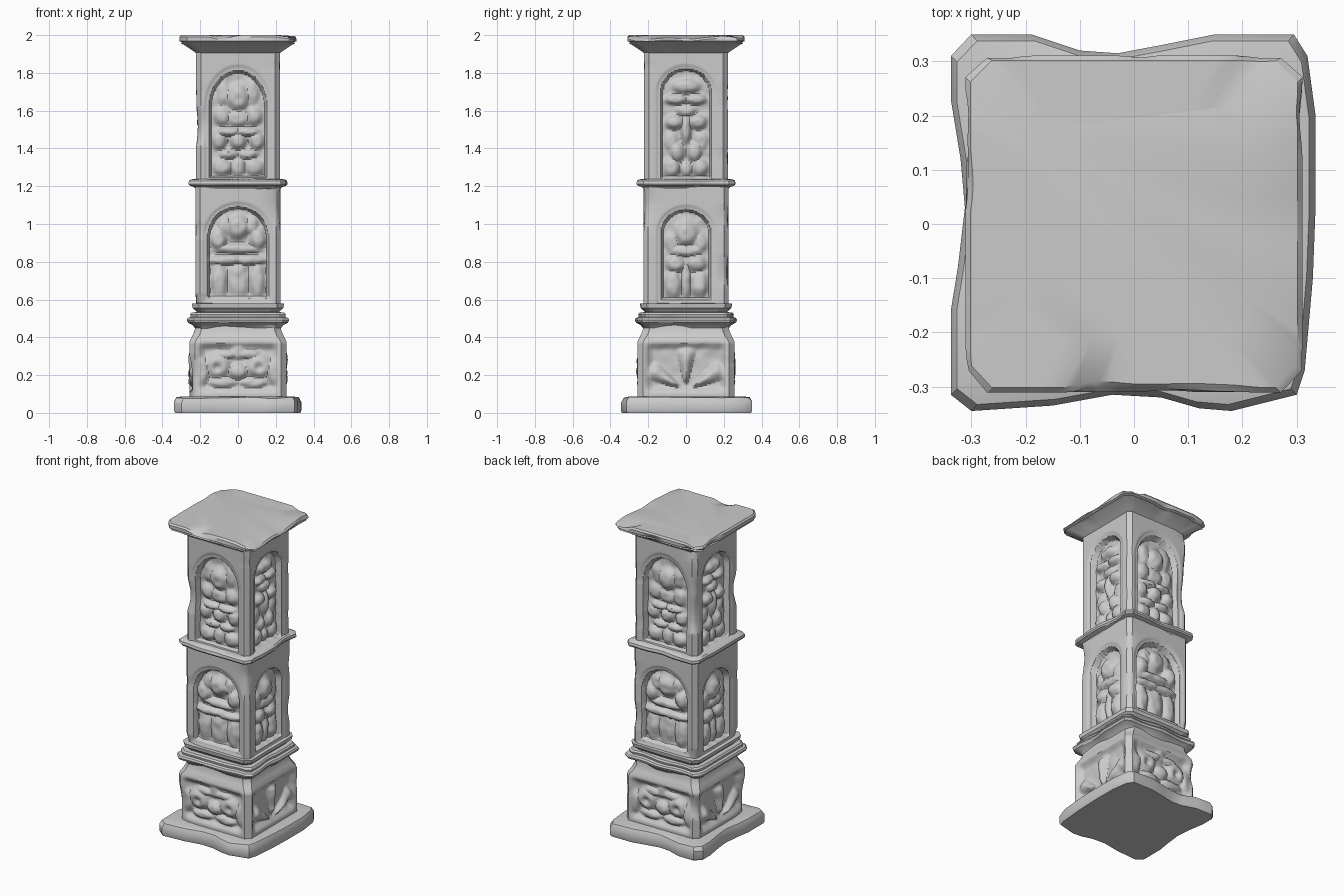
import bpy, math
from mathutils import Vector, noise

if "Cube" in bpy.data.objects:
    bpy.data.objects.remove(bpy.data.objects["Cube"])


def loft(name, rings, angle=32):
    """Skin a stack of closed rings and cap both ends."""
    n = len(rings[0])
    verts = [p for r in rings for p in r]
    faces = [tuple(reversed(range(n))),
             tuple(range((len(rings) - 1) * n, len(rings) * n))]
    for r in range(len(rings) - 1):
        for i in range(n):
            j = (i + 1) % n
            faces.append((r * n + i, r * n + j, (r + 1) * n + j, (r + 1) * n + i))
    me = bpy.data.meshes.new(name)
    me.from_pydata(verts, [], faces)
    me.update()
    for p in me.polygons:
        p.use_smooth = True
    me.set_sharp_from_angle(angle=math.radians(angle))
    ob = bpy.data.objects.new(name, me)
    bpy.context.collection.objects.link(ob)
    return ob


def square_ring(z, half, chamfer, n, inset=None, drop=None):
    """Chamfered square; inset pushes a face inward, drop lowers its edge."""
    pts = []
    for k in range(4):
        c, s = round(math.cos(k * math.pi / 2)), round(math.sin(k * math.pi / 2))
        for i in range(n + 1):
            u = (half - chamfer) * (2 * i / n - 1)
            d = half - (inset(k, u, z) if inset else 0)
            zz = z - (drop(k, u, z) if drop else 0)
            pts.append((u * c + d * s, u * s - d * c, zz))
    return pts


def chips(k, u, z, half, amount=0.09):
    """Worn, broken arrises: stronger near the corners."""
    side = k if u < 0 else (k + 1) % 4
    v = noise.noise(Vector((side * 7.3 + 2.1, z * 5.5, 0.4)))
    return amount * max(0, v - 0.12) * min(1, abs(u) / half) ** 5


def step(a, b, x):
    t = min(1, max(0, (x - a) / (b - a)))
    return t * t * (3 - 2 * t)


def arch(u, z, w, z0, spring, z1):
    """Approximate signed distance to a round-headed niche."""
    d = max(abs(u) - w, z0 - z)
    if z > spring:
        d = max(d, (math.hypot(u / w, (z - spring) / (z1 - spring)) - 1) * w)
    return d


def blobs(items, u, z):
    h = 0
    for bu, bz, ru, rz, a in items:
        for sgn in ((1, -1) if bu else (1,)):
            q = ((u - sgn * bu) / ru) ** 2 + ((z - bz) / rz) ** 2
            if q < 6:
                h = max(h, a * math.exp(-q * q * 0.5))
    return h


# Carved figures, one list per niche: u, z, radius u, radius z, height
UPPER_FRONT = [(0, 1.67, .048, .055, .045), (.075, 1.69, .03, .05, .02), (.085, 1.57, .035, .04, .03),
               (0, 1.56, .05, .035, .028), (.05, 1.49, .05, .02, .038), (0, 1.44, .035, .035, .042),
               (.1, 1.44, .032, .035, .036), (.05, 1.37, .04, .02, .03), (.085, 1.3, .04, .035, .034),
               (0, 1.3, .03, .04, .03)]
UPPER_SIDE = [(0, 1.73, .06, .03, .038), (.055, 1.66, .045, .022, .04), (0, 1.6, .04, .025, .03),
              (.06, 1.54, .04, .03, .042), (0, 1.5, .022, .06, .038), (.08, 1.44, .03, .04, .02),
              (.045, 1.38, .03, .04, .038), (.075, 1.3, .035, .04, .035), (0, 1.29, .025, .03, .025)]
MID_FRONT = [(0, .985, .05, .05, .045), (.07, .99, .03, .04, .026), (.105, .92, .035, .045, .042),
             (0, .87, .1, .022, .035), (.06, .81, .08, .022, .04), (.1, .7, .035, .075, .032),
             (0, .7, .045, .085, .026)]
MID_SIDE = [(0, .95, .05, .055, .044), (.075, .9, .03, .04, .022), (0, .86, .07, .025, .03),
            (.055, .79, .04, .035, .038), (.07, .68, .035, .06, .034), (0, .7, .02, .08, .028)]
FRIEZE = [(.11, .25, .055, .05, .034), (0, .22, .04, .035, .03), (.06, .31, .05, .02, .026),
          (.19, .22, .03, .06, .03), (.08, .16, .06, .022, .028), (0, .32, .03, .03, .02)]


def niche_inset(half, front, side):
    def f(k, u, z):
        w, z0, spring, z1, items = side if k % 2 else front
        d = arch(u, z, w, z0, spring, z1)
        rough = .006 * noise.noise(Vector((u * 22 + k * 9, z * 22, k)))
        frame = .007 * (1 - step(.012, .03, d))
        deep = 1 - step(-.012, .002, d)
        return frame + deep * (.036 - .9 * blobs(items, u, z) + rough) + chips(k, u, z, half)
    return f


def frieze_inset(k, u, z):
    window = (1 - step(.17, .225, abs(u))) * step(.1, .15, z) * (1 - step(.33, .38, z))
    rough = .008 * noise.noise(Vector((u * 16 + k * 5, z * 16, 3)))
    if k % 2:  # fan of leaves
        r, a = math.hypot(u, z - .12), math.atan2(u, z - .12)
        h = .03 * max(0, math.cos(6 * a)) * step(.02, .07, r) * (1 - step(.19, .24, r))
    else:      # pair of curled bosses with hollow centres
        h = blobs(FRIEZE, u, z) - .02 * math.exp(-((abs(u) - .11) ** 2 + (z - .24) ** 2) / .0005)
    return window * (.028 - h + rough) + chips(k, u, z, .26, .07)


def shaft(name, z0, z1, half, inset, n=64, rows=86, chamfer=.025):
    loft(name, [square_ring(z0 + (z1 - z0) * i / rows, half, chamfer, n, inset)
                for i in range(rows + 1)], 38)


def moulding(name, profile, chamfer=.035, wear=.012, n=14):
    def inset(k, u, z):
        v = noise.noise(Vector((k * 4.7 + u * 6, z * 9, 1.7)))
        return wear * max(0, v) * 2
    loft(name, [square_ring(z, h, chamfer, n, inset) for z, h in profile])


# Plinth: worn slab with a wavy outline
OUTLINE = [(-.30, -.345), (-.15, -.335), (-.04, -.315), (.05, -.32), (.12, -.34), (.18, -.345),
           (.30, -.315), (.315, -.27), (.33, -.1), (.335, .03), (.335, .2), (.32, .31), (.295, .35),
           (.15, .35), (.05, .33), (-.03, .315), (-.1, .32), (-.19, .35), (-.30, .35), (-.338, .31),
           (-.338, .23), (-.32, .12), (-.312, .03), (-.325, -.08), (-.338, -.16), (-.338, -.315)]
rings = []
for z, s, wob in [(0, .985, 0), (.012, 1, 0), (.06, 1, .02), (.083, .965, .014), (.088, .85, 0)]:
    rings.append([(x * s, y * s, z + wob * min(0, noise.noise(Vector((x * 8, y * 8, 2)))) * 1.5)
                  for x, y in OUTLINE])
loft("plinth", rings)

# Carved lower block and its tapered shoulder
rows = [(.08 + .29 * i / 44, .258, .03) for i in range(45)]
rows += [(.385, .254, .032), (.41, .24, .035), (.44, .228, .035), (.47, .226, .035)]
loft("lower_block", [square_ring(z, h, c, 64, frieze_inset) for z, h, c in rows], 38)

# Mouldings between the stages
moulding("lower_moulding", [(.445, .225), (.465, .24), (.478, .265), (.492, .271), (.503, .265),
                            (.508, .25), (.522, .253), (.532, .245), (.534, .2)])
moulding("shaft_foot", [(.525, .212), (.538, .22), (.555, .24), (.578, .244), (.582, .21)], wear=.003)
moulding("middle_band", [(1.17, .215), (1.195, .232), (1.203, .256), (1.212, .262), (1.228, .26),
                         (1.236, .25), (1.24, .21)], wear=.014)

# Two shafts with arched figure niches on all four faces
shaft("middle_shaft", .575, 1.205, .226,
      niche_inset(.226, (.16, .61, .93, 1.09, MID_FRONT), (.132, .6, .95, 1.075, MID_SIDE)))
shaft("upper_shaft", 1.23, 1.915, .222,
      niche_inset(.222, (.153, 1.245, 1.62, 1.81, UPPER_FRONT), (.133, 1.24, 1.70, 1.82, UPPER_SIDE)))


# Capital: flared underside and a chipped top slab
def cap_inset(k, u, z):
    v = noise.noise(Vector((k * 3.1 + u * 7, z * 14, 5.2)))
    return .03 * max(0, v - .1) if z > 1.93 else 0


def cap_drop(k, u, z):
    if z < 1.985:
        return 0
    return .04 * max(0, noise.noise(Vector((k * 5.3 + u * 6, 0, 8.4))) - .12)


cap = [(1.90, .215, .03), (1.915, .235, .03), (1.948, .285, .035), (1.956, .303, .04),
       (1.962, .296, .04), (1.968, .31, .04), (1.99, .311, .04), (2.0, .302, .04)]
rings = [square_ring(z, h, c, 24, cap_inset, cap_drop) for z, h, c in cap]
rings.append(square_ring(2.0, .215, .03, 24))
loft("capital", rings)
